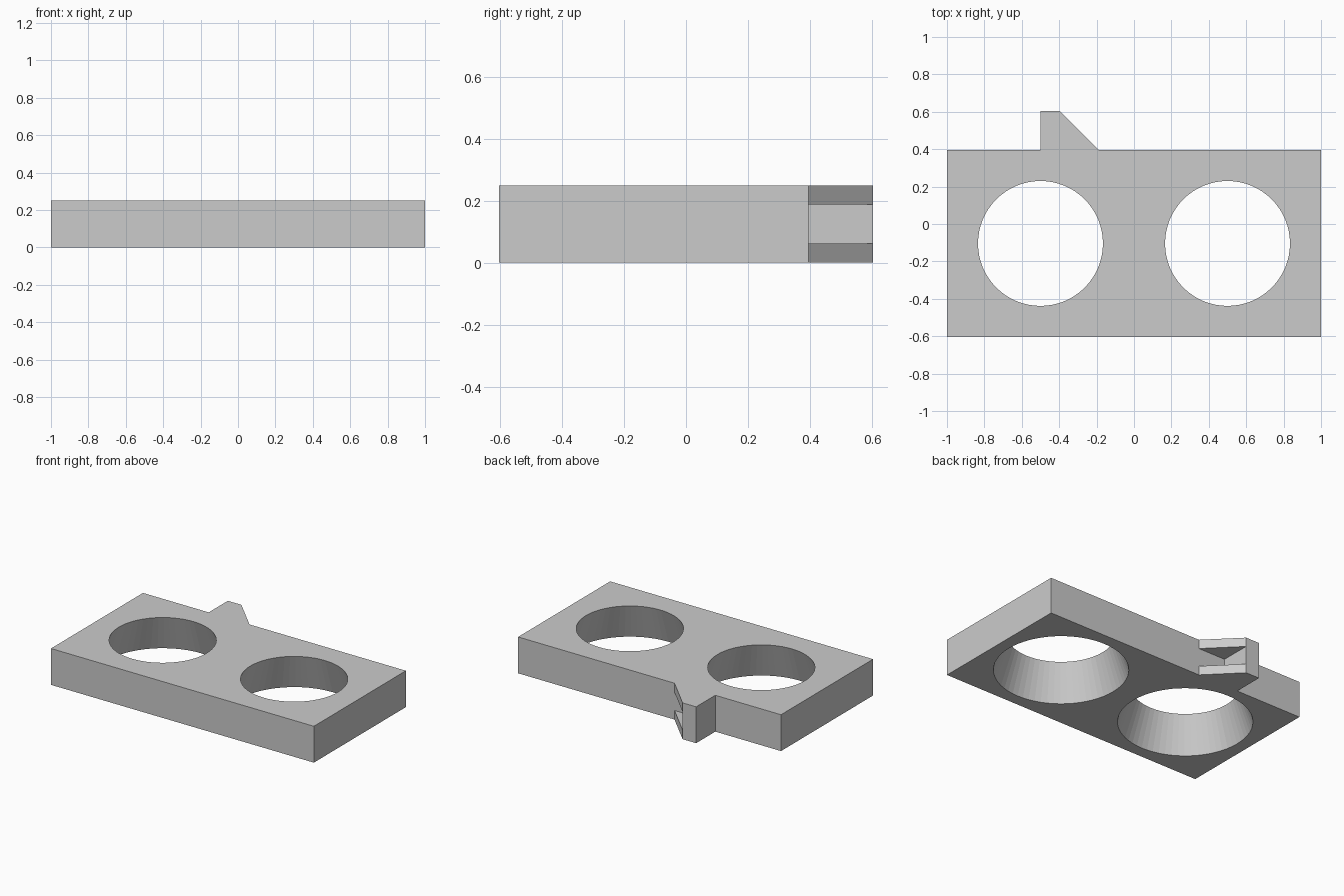
import bpy, bmesh
from mathutils import Matrix

if "Cube" in bpy.data.objects:
    bpy.data.objects.remove(bpy.data.objects["Cube"])

HEIGHT, BACK, TIP = 0.25, 0.396, 0.604
HOLE_Y, R_BOTTOM, R_TOP = -0.104, 0.418, 0.334

grey = bpy.data.materials.new("light grey")
grey.use_nodes = True
grey.diffuse_color = (0.6, 0.6, 0.6, 1)
grey.node_tree.nodes["Principled BSDF"].inputs["Base Color"].default_value = grey.diffuse_color


def add_object(name, bm):
    bmesh.ops.recalc_face_normals(bm, faces=bm.faces)
    mesh = bpy.data.meshes.new(name)
    bm.to_mesh(mesh)
    bm.free()
    mesh.materials.append(grey)
    obj = bpy.data.objects.new(name, mesh)
    bpy.context.collection.objects.link(obj)
    return obj


def prism(name, outline, z0, z1):
    bm = bmesh.new()
    base = bm.faces.new([bm.verts.new((x, y, z0)) for x, y in outline])
    top = bmesh.ops.extrude_face_region(bm, geom=[base])["geom"]
    verts = [v for v in top if isinstance(v, bmesh.types.BMVert)]
    bmesh.ops.translate(bm, verts=verts, vec=(0, 0, z1 - z0))
    return add_object(name, bm)


def tapered_cutter(name, x):
    # Cone runs past both faces of the plate, keeping the same slope
    extra = 0.1
    flare = (R_BOTTOM - R_TOP) * extra / HEIGHT
    bm = bmesh.new()
    bmesh.ops.create_cone(bm, cap_ends=True, segments=64,
                          radius1=R_BOTTOM + flare, radius2=R_TOP - flare,
                          depth=HEIGHT + 2 * extra,
                          matrix=Matrix.Translation((x, HOLE_Y, HEIGHT / 2)))
    return add_object(name, bm)


# Plate with its chamfered back tab
plate = prism("plate_with_tab",
              [(-1, -TIP), (1, -TIP), (1, BACK), (-0.19, BACK),
               (-0.397, TIP), (-0.5, TIP), (-0.5, BACK), (-1, BACK)],
              0, HEIGHT)

# Two tapered round holes and the slot in the tab's chamfer
cutters = [tapered_cutter("right_hole_cutter", -0.5),
           tapered_cutter("left_hole_cutter", 0.5),
           prism("tab_slot_cutter",
                 [(-0.397, BACK), (-0.1, BACK), (-0.1, 0.7), (-0.397, 0.7)],
                 HEIGHT / 4, HEIGHT * 3 / 4)]
for cutter in cutters:
    cutter.hide_render = True
    mod = plate.modifiers.new(cutter.name, "BOOLEAN")
    mod.operation = "DIFFERENCE"
    mod.solver = "EXACT"
    mod.object = cutter

# Bake the cuts and drop the cutters
bpy.context.view_layer.update()
graph = bpy.context.evaluated_depsgraph_get()
result = bpy.data.meshes.new_from_object(plate.evaluated_get(graph))
plate.modifiers.clear()
plate.data = result
for cutter in cutters:
    bpy.data.objects.remove(cutter)
